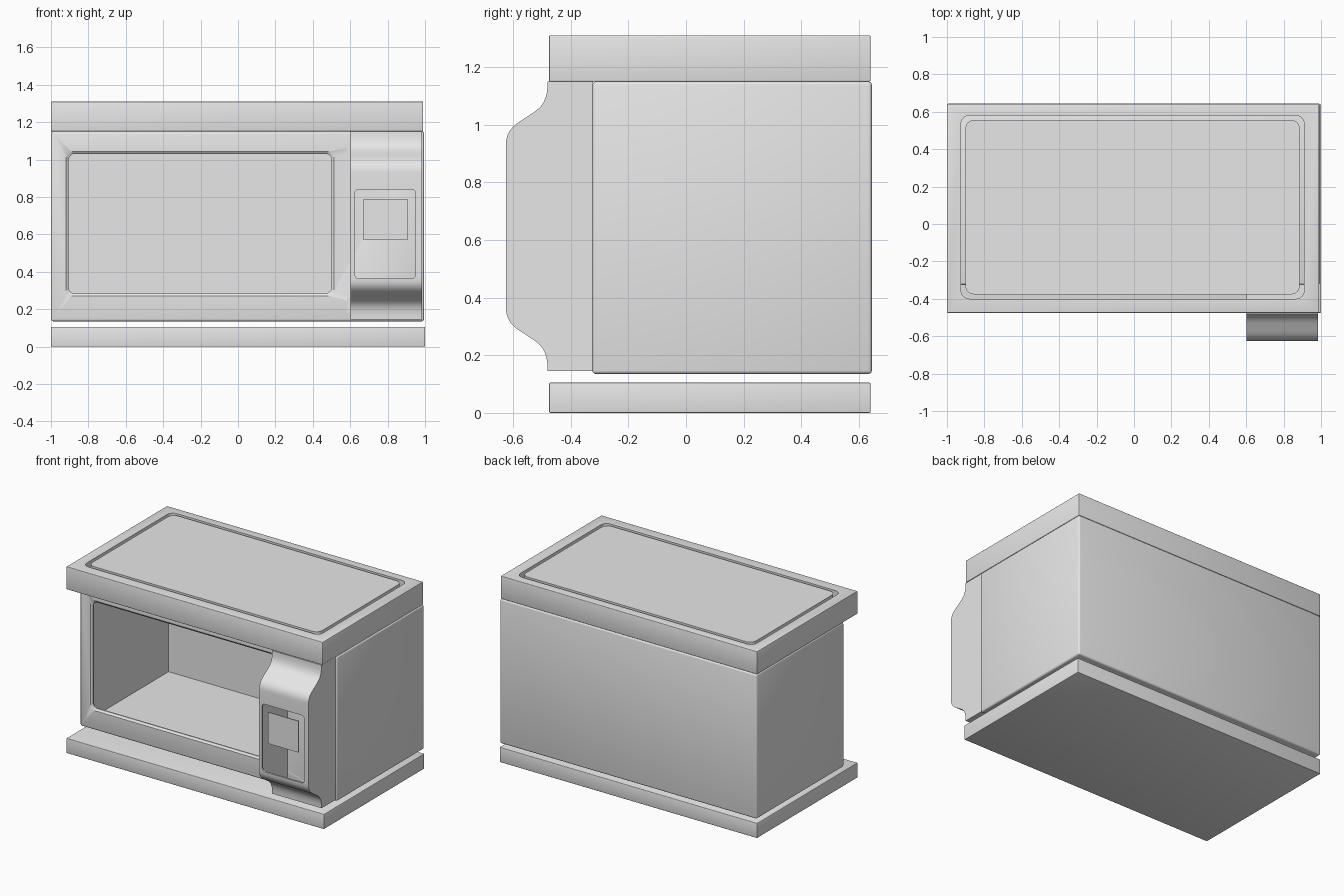
import bpy, bmesh, math
from mathutils import Vector
from mathutils.geometry import interpolate_bezier

cube = bpy.data.objects.get("Cube")
if cube:
    bpy.data.objects.remove(cube, do_unlink=True)

grey = bpy.data.materials.new("light grey")
grey.use_nodes = True
grey.diffuse_color = (0.8, 0.8, 0.8, 1)
grey.node_tree.nodes["Principled BSDF"].inputs["Base Color"].default_value = (0.8, 0.8, 0.8, 1)


def finish(name, bm, bevel=0, smooth=True):
    """Turn a bmesh into a shaded object."""
    if bevel:
        bmesh.ops.bevel(bm, geom=bm.edges[:], offset=bevel, segments=3,
                        profile=0.5, affect='EDGES', clamp_overlap=True)
    bmesh.ops.recalc_face_normals(bm, faces=bm.faces[:])
    mesh = bpy.data.meshes.new(name)
    bm.to_mesh(mesh)
    bm.free()
    obj = bpy.data.objects.new(name, mesh)
    bpy.context.collection.objects.link(obj)
    mesh.materials.append(grey)
    return obj


def loft(name, loops, bevel=0):
    """Bridge matching closed loops and cap both ends."""
    bm = bmesh.new()
    rings = [[bm.verts.new(p) for p in loop] for loop in loops]
    n = len(rings[0])
    for a, b in zip(rings, rings[1:]):
        for i in range(n):
            j = (i + 1) % n
            bm.faces.new((a[i], a[j], b[j], b[i]))
    bm.faces.new(rings[0])
    bm.faces.new(rings[-1])
    return finish(name, bm, bevel)


def box(name, x, y, z, bevel=0):
    loops = [[(x[0], y[0], h), (x[1], y[0], h), (x[1], y[1], h), (x[0], y[1], h)] for h in z]
    return loft(name, loops, bevel)


def rounded(u, v, r, grow=0):
    """Rounded rectangle outline as 2D points."""
    u0, u1, v0, v1 = u[0] - grow, u[1] + grow, v[0] - grow, v[1] + grow
    pts = []
    for k, (cu, cv) in enumerate([(u1 - r, v1 - r), (u0 + r, v1 - r), (u0 + r, v0 + r), (u1 - r, v0 + r)]):
        for s in range(7):
            a = (k + s / 6) * math.pi / 2
            pts.append((cu + r * math.cos(a), cv + r * math.sin(a)))
    return pts


def facing_front(pts, y):
    return [(u, y, v) for u, v in pts]


def facing_up(pts, z):
    return [(u, v, z) for u, v in pts]


def cut(obj, *cutters):
    bpy.context.view_layer.objects.active = obj
    for c in cutters:
        mod = obj.modifiers.new("cut", 'BOOLEAN')
        mod.operation, mod.solver, mod.object = 'DIFFERENCE', 'EXACT', c
        bpy.ops.object.modifier_apply(modifier=mod.name)
        bpy.data.objects.remove(c, do_unlink=True)


# Base slab
box("base_slab", (-1, 1), (-0.475, 0.64), (0, 0.105), 0.004)

# Hollow cabinet with a chamfered front opening
cabinet = box("cabinet", (-1, 0.995), (-0.325, 0.645), (0.135, 1.15), 0.012)
cavity = box("cavity_cutter", (-0.98, 0.975), (-0.305, 0.63), (0.155, 1.13))
ox, oz = (-0.905, 0.5), (0.285, 1.03)
opening = loft("opening_cutter", [
    facing_front(rounded(ox, oz, 0.03, 0.015), -0.4),
    facing_front(rounded(ox, oz, 0.03, 0.015), -0.326),
    facing_front(rounded(ox, oz, 0.03), -0.314),
    facing_front(rounded(ox, oz, 0.03), -0.2)])
cut(cabinet, cavity, opening)

# Top frame and the inset panel, separated by a narrow groove
gx, gy = (-0.925, 0.91), (-0.4, 0.58)
frame = box("top_frame", (-1, 0.99), (-0.475, 0.64), (1.15, 1.31), 0.004)
cut(frame, loft("groove_cutter", [facing_up(rounded(gx, gy, 0.045), z) for z in (1.1, 1.4)]))
loft("top_panel", [facing_up(rounded(gx, gy, 0.045, -0.024), z) for z in (1.15, 1.31)])

# Control housing: curved profile, mirrored about its mid height
mid = 0.648
upper = interpolate_bezier(Vector((-0.48, 1.15)), Vector((-0.48, 1.07)),
                           Vector((-0.51, 1.055)), Vector((-0.548, 1.03)), 12)
upper += interpolate_bezier(Vector((-0.548, 1.03)), Vector((-0.59, 1.003)),
                            Vector((-0.625, 0.985)), Vector((-0.625, 0.93)), 12)[1:]
front = [(p.x, p.y) for p in upper]
front += [(y, 2 * mid - z) for y, z in reversed(front)]


def housing_loops(xs, back, inset=0, squash=1):
    pts = [(y + inset, mid + (z - mid) * squash) for y, z in front]
    pts = [(back, pts[0][1])] + pts + [(back, pts[-1][1])]
    return [[(x, y, z) for y, z in pts] for x in xs]


housing = loft("control_housing", housing_loops((0.602, 0.985), -0.323))
hollow = loft("housing_cutter", housing_loops((0.612, 0.975), -0.3, 0.012, 0.97))
window = loft("window_cutter", [facing_front(rounded((0.625, 0.95), (0.365, 0.84), 0.02), y)
                                for y in (-0.7, -0.58)])
cut(housing, hollow, window)

# Display plate floating in the control window
box("display_plate", (0.67, 0.905), (-0.623, -0.615), (0.57, 0.79))

# Small hinge plates beside the opening
for name, z in (("upper_hinge", (1.02, 1.09)), ("lower_hinge", (0.18, 0.26))):
    box(name, (0.582, 0.603), (-0.328, -0.32), z)

# Smooth shading with sharp edges kept
bpy.ops.object.select_all(action='DESELECT')
for obj in bpy.context.collection.objects:
    if obj.type == 'MESH' and grey.name in obj.data.materials:
        obj.select_set(True)
        bpy.context.view_layer.objects.active = obj
bpy.ops.object.shade_smooth_by_angle(angle=math.radians(35))
